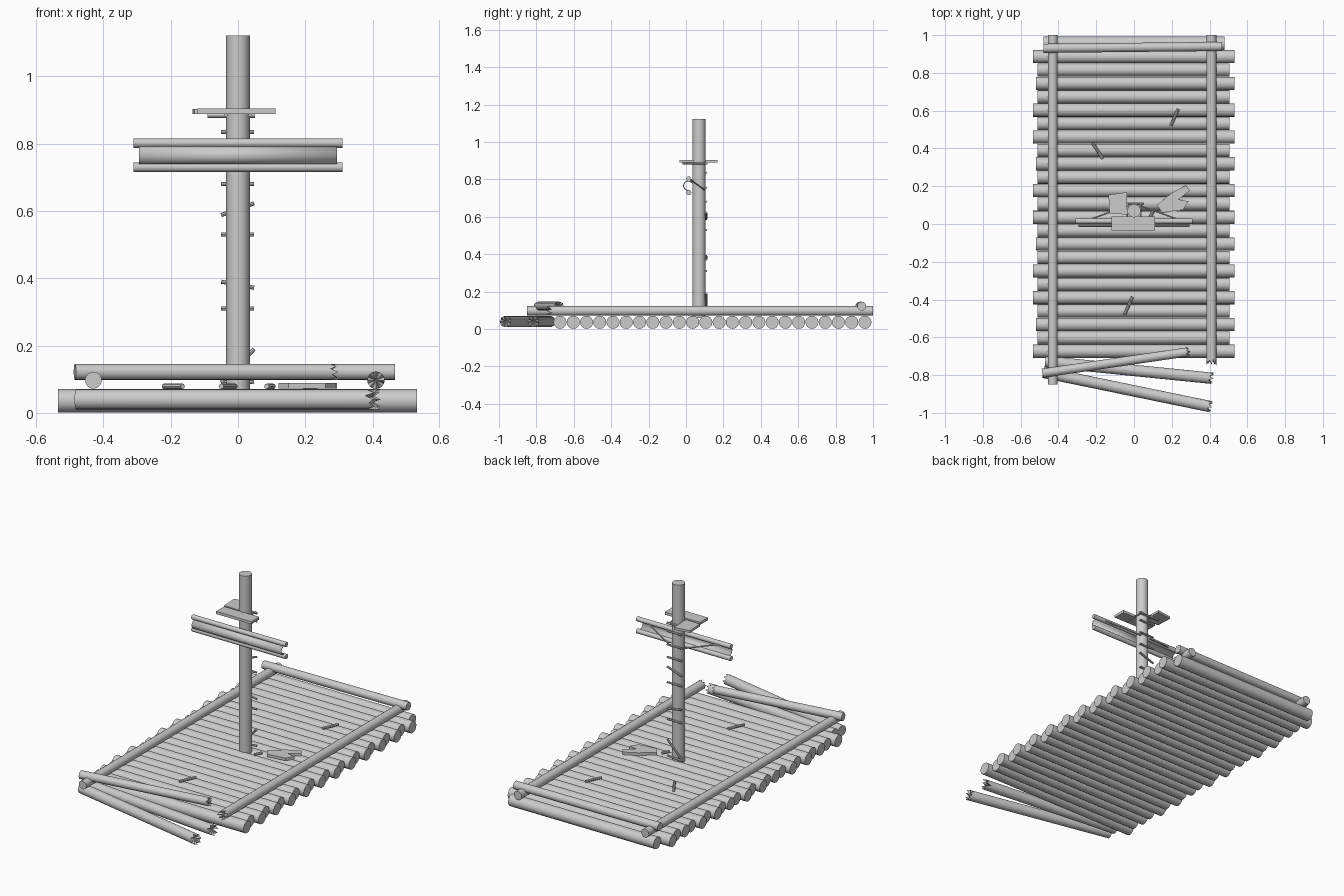
import bpy, bmesh, math, random
from mathutils import Vector, Matrix

if "Cube" in bpy.data.objects:
    bpy.data.objects.remove(bpy.data.objects["Cube"])

random.seed(4)


def finish(name, bm, smooth=True):
    bmesh.ops.recalc_face_normals(bm, faces=bm.faces)
    me = bpy.data.meshes.new(name)
    bm.to_mesh(me)
    bm.free()
    ob = bpy.data.objects.new(name, me)
    bpy.context.collection.objects.link(ob)
    if smooth:
        bpy.ops.object.select_all(action='DESELECT')
        ob.select_set(True)
        bpy.context.view_layer.objects.active = ob
        bpy.ops.object.shade_smooth_by_angle(angle=math.radians(40))
    return ob


def log(name, a, b, r, n=16, jag=0.0):
    """Round timber from a to b; jag splinters the b end."""
    a, b = Vector(a), Vector(b)
    d = (b - a).normalized()
    rot = d.to_track_quat('Z', 'Y')
    bm = bmesh.new()
    rim = [rot @ Vector((r * math.cos(t), r * math.sin(t), 0))
           for t in (2 * math.pi * i / n for i in range(n))]
    ra = [bm.verts.new(a + p) for p in rim]
    rb = []
    for i, p in enumerate(rim):
        back = 0
        if jag:
            back = jag * (random.uniform(0.6, 1) if i % 2 else random.uniform(0, 0.35))
        rb.append(bm.verts.new(b + p - d * back))
    for i in range(n):
        j = (i + 1) % n
        bm.faces.new((ra[i], ra[j], rb[j], rb[i]))
    bm.faces.new(ra[::-1])
    if jag:
        c = bm.verts.new(b - d * jag * 0.9)
        for i in range(n):
            bm.faces.new((rb[i], rb[(i + 1) % n], c))
    else:
        bm.faces.new(rb)
    return finish(name, bm)


def plank(name, outline, z, thick, loc=(0, 0), tilt=0):
    """Flat board with a given outline."""
    bm = bmesh.new()
    f = bm.faces.new([bm.verts.new((x, y, 0)) for x, y in outline])
    up = bmesh.ops.extrude_face_region(bm, geom=[f])['geom']
    bmesh.ops.translate(bm, vec=(0, 0, thick),
                        verts=[v for v in up if isinstance(v, bmesh.types.BMVert)])
    ob = finish(name, bm, False)
    ob.location = (loc[0], loc[1], z)
    ob.rotation_euler = (0, tilt, 0)
    return ob


# deck of cross logs
for i in range(24):
    y = 0.957 - i * 0.0709
    left, right = (-0.51, 0.505) if i % 2 == 0 else (-0.535, 0.532)
    if i == 0:
        left, right = -0.48, 0.48
    elif i % 6 == 3:
        left = -0.52
    log(f"deck_log_{i + 1}", (left, y, 0.036), (right, y, 0.036), 0.035)

# snapped logs at the front
log("broken_deck_log_inner", (-0.47, -0.728, 0.04), (0.425, -0.818, 0.04), 0.03, jag=0.04)
log("broken_deck_log_outer", (-0.48, -0.785, 0.04), (0.42, -0.97, 0.04), 0.03, jag=0.04)
log("broken_front_beam", (-0.485, -0.79, 0.122), (0.30, -0.675, 0.122), 0.024, jag=0.03)

# side rails and rear beam
log("left_rail", (-0.43, -0.85, 0.097), (-0.43, 1.0, 0.097), 0.025)
log("right_rail", (0.41, 1.0, 0.097), (0.41, -0.75, 0.097), 0.026, jag=0.04)
log("rear_beam", (-0.48, 0.93, 0.122), (0.467, 0.94, 0.122), 0.024)

# mast and climbing rungs on its back
log("mast", (0, 0.07, 0.06), (0, 0.07, 1.122), 0.035, n=20)
rungs = [(0.835, 0.835), (0.755, 0.755), (0.68, 0.68), (0.588, 0.623), (0.53, 0.53),
         (0.39, 0.372), (0.31, 0.31), (0.09, 0.19), (0.085, 0.093)]
for i, (z0, z1) in enumerate(rungs):
    log(f"rung_{i + 1}", (-0.05, 0.108, z0), (0.048, 0.108, z1), 0.006, n=8)

# yard spars
for part, z in (("upper", 0.802), ("lower", 0.73)):
    log(f"{part}_yard_spar", (-0.31, 0.015, z), (0.31, 0.015, z), 0.014, n=12)

# furled sail, a bulging sheet between the spars
bm = bmesh.new()
rings = []
for x in (-0.295, 0.295):
    ring = []
    for k in range(9):
        t = math.pi * k / 8
        ring.append(bm.verts.new((x, 0.012 - 0.028 * math.sin(t), 0.766 + 0.027 * math.cos(t))))
    rings.append(ring)
for k in range(8):
    bm.faces.new((rings[0][k], rings[0][k + 1], rings[1][k + 1], rings[1][k]))
sail = finish("furled_sail", bm)
sol = sail.modifiers.new("thickness", 'SOLIDIFY')
sol.thickness = 0.005

# ropes tying the yard to the mast
for side, s in (("left", -1), ("right", 1)):
    log(f"{side}_yard_rope", (s * 0.24, 0.022, 0.80), (s * 0.03, 0.098, 0.745), 0.004, n=6)
log("yard_tie", (0, 0.01, 0.80), (0, 0.07, 0.76), 0.006, n=6)

# lookout boards
plank("lookout_front_board", [(-0.12, -0.035), (0.112, -0.035), (0.112, 0.04), (-0.12, 0.04)],
      0.889, 0.016)
plank("lookout_rear_board", [(-0.13, 0.055), (-0.035, 0.05), (-0.038, 0.168), (-0.135, 0.155)],
      0.889, 0.014)
log("lookout_support", (-0.09, 0.108, 0.883), (0.05, 0.108, 0.883), 0.007, n=8)
for s in (-1, 1):
    log(f"lookout_bearer_{s}", (s * 0.036, -0.02, 0.885), (s * 0.036, 0.115, 0.885), 0.005, n=8)

# fallen board and loose pegs on the deck
plank("fallen_board", [(0.12, 0.10), (0.15, 0.06), (0.26, 0.075), (0.29, 0.12), (0.235, 0.13),
                       (0.295, 0.175), (0.275, 0.205), (0.20, 0.165)], 0.073, 0.016)
log("loose_peg_near_board", (0.085, 0.035, 0.079), (0.105, 0.075, 0.079), 0.008, n=8)
pegs = [((-0.22, 0.43), (-0.165, 0.345)), ((0.195, 0.52), (0.235, 0.61)),
        ((-0.05, -0.48), (-0.008, -0.385))]
for i, (a, b) in enumerate(pegs):
    log(f"loose_peg_{i + 1}", (*a, 0.079), (*b, 0.079), 0.008, n=8)
